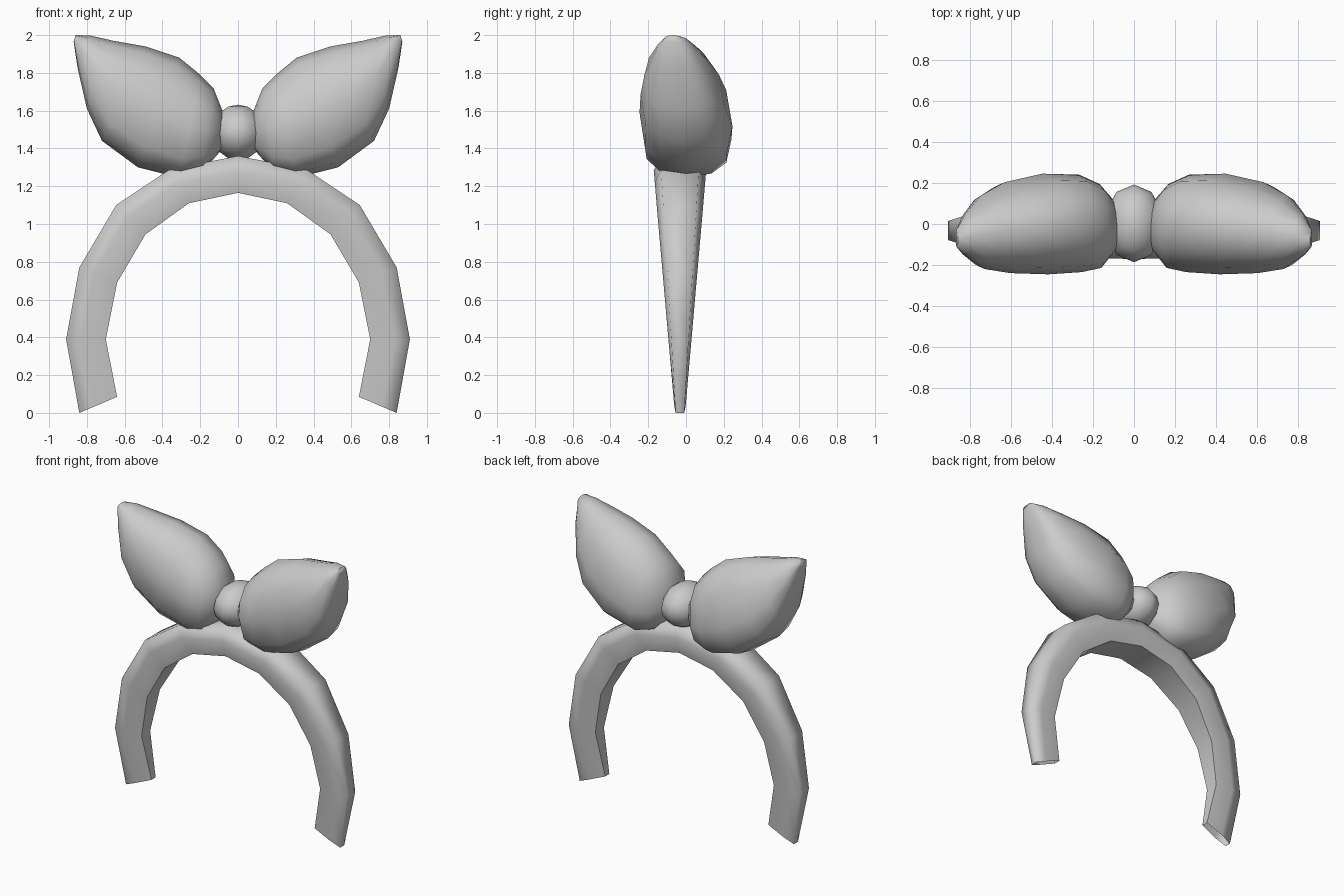
import bpy, bmesh
from math import sin, cos, pi, radians
from mathutils import Vector

if "Cube" in bpy.data.objects:
    bpy.data.objects.remove(bpy.data.objects["Cube"])


def finish(name, bm, angle):
    bmesh.ops.recalc_face_normals(bm, faces=bm.faces[:])
    me = bpy.data.meshes.new(name)
    bm.to_mesh(me)
    bm.free()
    ob = bpy.data.objects.new(name, me)
    bpy.context.collection.objects.link(ob)
    bpy.ops.object.select_all(action='DESELECT')
    ob.select_set(True)
    bpy.context.view_layer.objects.active = ob
    bpy.ops.object.shade_smooth_by_angle(angle=radians(angle))
    return ob


def loft(name, rings, angle, capped):
    bm = bmesh.new()
    vs = [[bm.verts.new(p) for p in r] for r in rings]
    n = len(rings[0])
    for a, b in zip(vs, vs[1:]):
        for i in range(n):
            j = (i + 1) % n
            bm.faces.new((a[i], a[j], b[j], b[i]))
    if capped:
        bm.faces.new(vs[0])
        bm.faces.new(vs[-1])
    return finish(name, bm, angle)


def power(v, e):
    return abs(v) ** e * (1 if v >= 0 else -1)


# Headband: arch of tapered sections, (outer x, z, inner x, z) for the right half
half = [(.84, .0, .64, .085), (.91, .39, .70, .39), (.84, .77, .64, .69),
        (.645, 1.10, .49, .945), (.36, 1.29, .26, 1.11)]
arch = half + [(0, 1.36, 0, 1.165)] + [(-a, b, -c, d) for a, b, c, d in reversed(half)]
# section: (fraction inner to outer, fraction of half width)
section = [(0, .78), (.6, 1), (1, .75), (1, -.75), (.6, -1), (0, -.78)]
rings = []
for ox, oz, ix, iz in arch:
    w = .03 + .08 * oz
    rings.append([(ix + (ox - ix) * f, -.032 + w * k, iz + (oz - iz) * f)
                  for f, k in section])
band = loft("headband", rings, 85, False)
# crisp inner rims
for e in band.data.edges:
    a, b = e.vertices
    if a % 6 == b % 6 and a % 6 in (0, 5):
        e.use_edge_sharp = True

# Bow loops: upper (x, z), lower (x, z), centre y, half depth
loop = [(.07, 1.57, .08, 1.40, -.01, .10),
        (.13, 1.72, .19, 1.275, -.01, .205),
        (.20, 1.79, .31, 1.245, .003, .238),
        (.31, 1.88, .53, 1.30, .0, .246),
        (.49, 1.94, .72, 1.44, -.018, .222),
        (.66, 1.97, .80, 1.61, -.04, .18),
        (.78, 1.997, .85, 1.83, -.055, .105),
        (.86, 2.0, .87, 1.965, -.07, .045)]
N = 12
for side, name in ((1, "bow_loop_right"), (-1, "bow_loop_left")):
    rings = []
    for ux, uz, lx, lz, cy, h in loop:
        up, lo = Vector((ux, 0, uz)), Vector((lx, 0, lz))
        mid, arm = (up + lo) / 2, (up - lo) / 2
        ring = []
        for i in range(N):
            t = 2 * pi * i / N
            c, s = cos(t), sin(t)
            if c < -.01:                      # fuller lower half
                c, s = power(c, .65), power(s, .85)
            if s > 0:                         # back side sags lower
                c -= .25 * s * s * (1 - abs(c))
            p = mid + arm * c + Vector((0, cy + h * s, 0))
            ring.append((side * p.x, p.y, p.z))
        rings.append(ring)
    loft(name, rings, 75, True)

# Centre knot
bm = bmesh.new()
bmesh.ops.create_uvsphere(bm, u_segments=10, v_segments=8, radius=1)
for v in bm.verts:
    v.co = Vector((v.co.x * .145, v.co.y * .19 + .003, v.co.z * .147 + 1.485))
finish("bow_knot", bm, 60)
